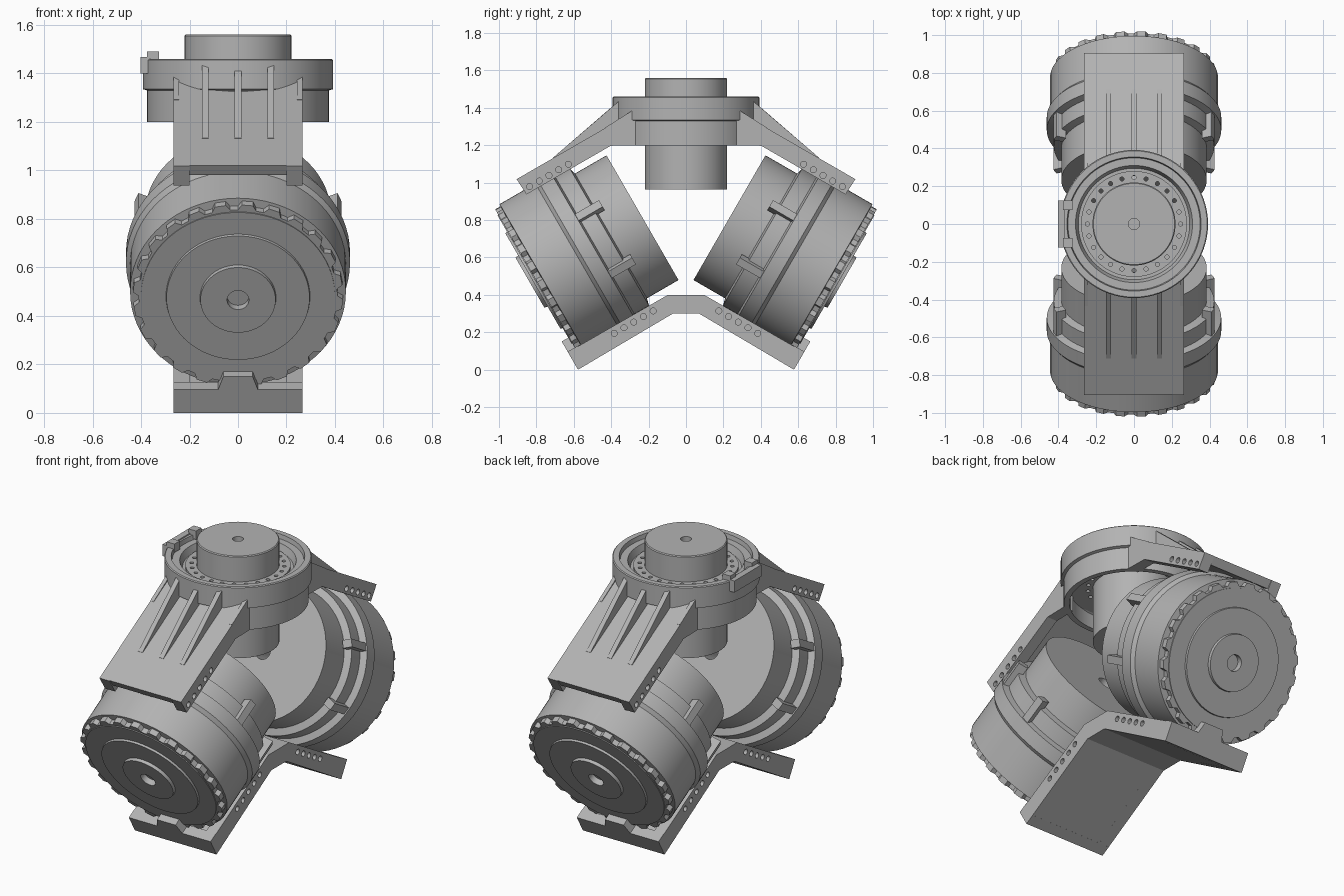
import bpy, bmesh
from math import sin, cos, pi, radians
from mathutils import Matrix, Vector

cube = bpy.data.objects.get("Cube")
if cube:
    bpy.data.objects.remove(cube)

grey = bpy.data.materials.new("machined_grey")
grey.use_nodes = True
COLOUR = (0.45, 0.45, 0.45, 1)
grey.diffuse_color = COLOUR
grey.node_tree.nodes["Principled BSDF"].inputs["Base Color"].default_value = COLOUR

C, S = cos(radians(30)), 0.5
AXIS_V = 0.82          # height of the drum axis in the tilted frame


def tilt(side, u, v):
    """Tilted frame (u along drum axis, v across it) to y, z."""
    return (side * (C * u + S * v), C * v - S * u)


def drum_matrix(side):
    """Places a part built around local z on the tilted drum axis."""
    m = Matrix(((1, 0, 0), (0, side * S, side * C), (0, C, -S))).to_4x4()
    y, z = tilt(side, 0, AXIS_V)
    m.translation = Vector((0, y, z))
    return m


def finish(name, bm, matrix=None):
    if matrix:
        bm.transform(matrix)
    bmesh.ops.remove_doubles(bm, verts=bm.verts, dist=1e-5)
    bmesh.ops.recalc_face_normals(bm, faces=bm.faces)
    me = bpy.data.meshes.new(name)
    bm.to_mesh(me)
    bm.free()
    me.materials.append(grey)
    ob = bpy.data.objects.new(name, me)
    bpy.context.collection.objects.link(ob)
    return ob


def activate(ob):
    bpy.ops.object.select_all(action='DESELECT')
    ob.select_set(True)
    bpy.context.view_layer.objects.active = ob


def smooth(ob):
    activate(ob)
    bpy.ops.object.shade_smooth_by_angle(angle=radians(30))
    return ob


def lathe(name, profile, matrix=None, n=72):
    """Closed (radius, height) profile spun around z."""
    bm = bmesh.new()
    rings = [[bm.verts.new((r * cos(2 * pi * i / n), r * sin(2 * pi * i / n), h))
              for i in range(n)] for r, h in profile]
    for a, b in zip(rings, rings[1:] + rings[:1]):
        for i in range(n):
            j = (i + 1) % n
            bm.faces.new((a[i], a[j], b[j], b[i]))
    return finish(name, bm, matrix)


def extrude(bm, pts, offset):
    face = bm.faces.new([bm.verts.new(p) for p in pts])
    res = bmesh.ops.extrude_face_region(bm, geom=[face])
    verts = [g for g in res["geom"] if isinstance(g, bmesh.types.BMVert)]
    bmesh.ops.translate(bm, verts=verts, vec=offset)


def slab(name, yz, x0, x1):
    """Side outline extruded across x."""
    bm = bmesh.new()
    extrude(bm, [(x0, y, z) for y, z in yz], (x1 - x0, 0, 0))
    return finish(name, bm)


def box(name, lo, hi, matrix=None):
    bm = bmesh.new()
    extrude(bm, [(lo[0], lo[1], lo[2]), (hi[0], lo[1], lo[2]),
                 (hi[0], hi[1], lo[2]), (lo[0], hi[1], lo[2])], (0, 0, hi[2] - lo[2]))
    return finish(name, bm, matrix)


def drill(ob, centres, radius, depth, across_x=False):
    """Cuts round holes, then removes the cutter."""
    bm = bmesh.new()
    turn = Matrix.Rotation(pi / 2, 4, 'Y') if across_x else Matrix()
    for c in centres:
        bmesh.ops.create_cone(bm, cap_ends=True, segments=14, radius1=radius, radius2=radius,
                              depth=depth, matrix=Matrix.Translation(c) @ turn)
    cutter = finish("hole_cutter", bm)
    cutter.hide_render = True
    mod = ob.modifiers.new("holes", 'BOOLEAN')
    mod.operation, mod.object, mod.solver = 'DIFFERENCE', cutter, 'EXACT'
    activate(ob)
    bpy.ops.object.modifier_apply(modifier=mod.name)
    bpy.data.objects.remove(cutter)


def mirrored(points):
    return points + [(-y, z) for y, z in reversed(points)]


HOLES_U = [0.06 * i - 0.005 for i in range(5)]

for side, end in ((-1, "front"), (1, "back")):
    M = drum_matrix(side)

    # Drum with stepped rings, face disc and hub
    smooth(lathe(end + "_drum", [
        (0.045, -0.205), (0.385, -0.205), (0.385, -0.01), (0.425, 0.0), (0.425, 0.09),
        (0.462, 0.1), (0.462, 0.18), (0.445, 0.2), (0.445, 0.42), (0.4, 0.425),
        (0.4, 0.46), (0.297, 0.46), (0.295, 0.472), (0.157, 0.472), (0.155, 0.49),
        (0.045, 0.49)], M))

    # Scalloped retaining ring
    bm = bmesh.new()
    teeth = 24
    outline = []
    for i in range(teeth):
        for t, r in ((0, 0.41), (0.3, 0.41), (0.45, 0.433), (0.85, 0.433)):
            a = 2 * pi * (i + t) / teeth
            outline.append((r * cos(a), r * sin(a), 0.41))
    extrude(bm, outline, (0, 0, 0.045))
    finish(end + "_scalloped_ring", bm, M)

    # Clamp tabs on the drum sides
    for i, deg in enumerate((23, -23, 157, 203)):
        box(f"{end}_clamp_tab_{i}", (0.4, -0.022, -0.05), (0.455, 0.022, 0.11),
            M @ Matrix.Rotation(radians(deg), 4, 'Z'))

    # Upper arm: thin plate between two drilled rails
    slab(end + "_arm_plate", [tilt(side, u, v) for u, v in
         ((-0.39, 1.285), (0.265, 1.285), (0.272, 1.335), (-0.42, 1.335))], -0.21, 0.21)
    rail = [tilt(side, u, v) for u, v in
            ((-0.25, 1.238), (0.27, 1.238), (0.275, 1.335), (-0.43, 1.335))]
    rail += [(side * 0.27, 1.375), (side * 0.27, 1.2)]
    for sx, hand in ((-1, "right"), (1, "left")):
        ob = slab(f"{end}_arm_rail_{hand}", rail, sx * 0.2, sx * 0.265)
        drill(ob, [(sx * 0.265, *tilt(side, u, 1.266)) for u in HOLES_U], 0.016, 0.06, True)

    # Stiffening ribs
    for i, (x, w, top, foot) in enumerate(((0, 0.014, (0.385, 1.415), 0.05),
                                           (-0.135, 0.014, (0.36, 1.435), 0.05),
                                           (0.135, 0.014, (0.36, 1.435), 0.05),
                                           (-0.254, 0.011, (0.28, 1.39), -0.27),
                                           (0.254, 0.011, (0.28, 1.39), -0.27))):
        slab(f"{end}_rib_{i}", [(side * top[0], top[1]), tilt(side, foot, 1.337),
                                tilt(side, foot, 1.325), (side * 0.27, 1.34)], x - w, x + w)

    # Foot lip with a tapered centre tab
    slab(end + "_foot_lip", [tilt(side, u, v) for u, v in
         ((0.44, 0.289), (0.5, 0.289), (0.5, 0.4), (0.44, 0.4))], -0.265, 0.265)
    bm = bmesh.new()
    y0, z0 = tilt(side, 0.5, 0)
    outline = [(x, *tilt(side, 0.5, v)) for x, v in
               ((-0.085, 0.39), (0.085, 0.39), (0.06, 0.463), (-0.06, 0.463))]
    extrude(bm, outline, (0, *tilt(side, -0.062, 0)))
    finish(end + "_foot_tab", bm)

# Base: bent floor plate, centre block and drilled side rails
under = [tilt(-1, 0.5, 0.289), (-0.07, 0.3)]
slab("base_floor", mirrored([(-0.06, 0.37), tilt(-1, 0.5, 0.345)] + under), -0.21, 0.21)
slab("base_centre_block", mirrored([(-0.097, 0.4), (-0.13, 0.375), (-0.13, 0.28), (-0.07, 0.3)]),
     -0.21, 0.21)
for sx, hand in ((-1, "right"), (1, "left")):
    ob = slab("base_rail_" + hand,
              mirrored([(-0.097, 0.4), tilt(-1, 0.48, 0.397), tilt(-1, 0.48, 0.289), under[1]]),
              sx * 0.2, sx * 0.265)
    drill(ob, [(sx * 0.265, *tilt(s, u, 0.36)) for s in (-1, 1) for u in HOLES_U],
          0.016, 0.06, True)

# Round housing with bolt circle
housing = lathe("housing", [
    (0.22, 1.29), (0.345, 1.29), (0.345, 1.2), (0.375, 1.2), (0.375, 1.33), (0.392, 1.335),
    (0.392, 1.455), (0.387, 1.46), (0.355, 1.46), (0.35, 1.435), (0.31, 1.435),
    (0.295, 1.395), (0.28, 1.395), (0.28, 1.41), (0.22, 1.41)])
drill(housing, [(0.247 * cos(2 * pi * i / 24), 0.247 * sin(2 * pi * i / 24), 1.35)
                for i in range(24)], 0.011, 0.3)
smooth(housing)

# Central spindle with a small top bore
smooth(lathe("spindle", [(0, 0.963), (0.22, 0.963), (0.22, 1.555), (0.215, 1.56),
                         (0.03, 1.56), (0.03, 1.53), (0, 1.53)]))

# Connector block on the housing rim
box("connector_block", (-0.402, -0.125, 1.4), (-0.365, 0.125, 1.468))
for sy, end in ((-1, "front"), (1, "back")):
    box("connector_tab_" + end, (-0.375, sy * 0.1 - 0.025, 1.44), (-0.325, sy * 0.1 + 0.025, 1.49))
